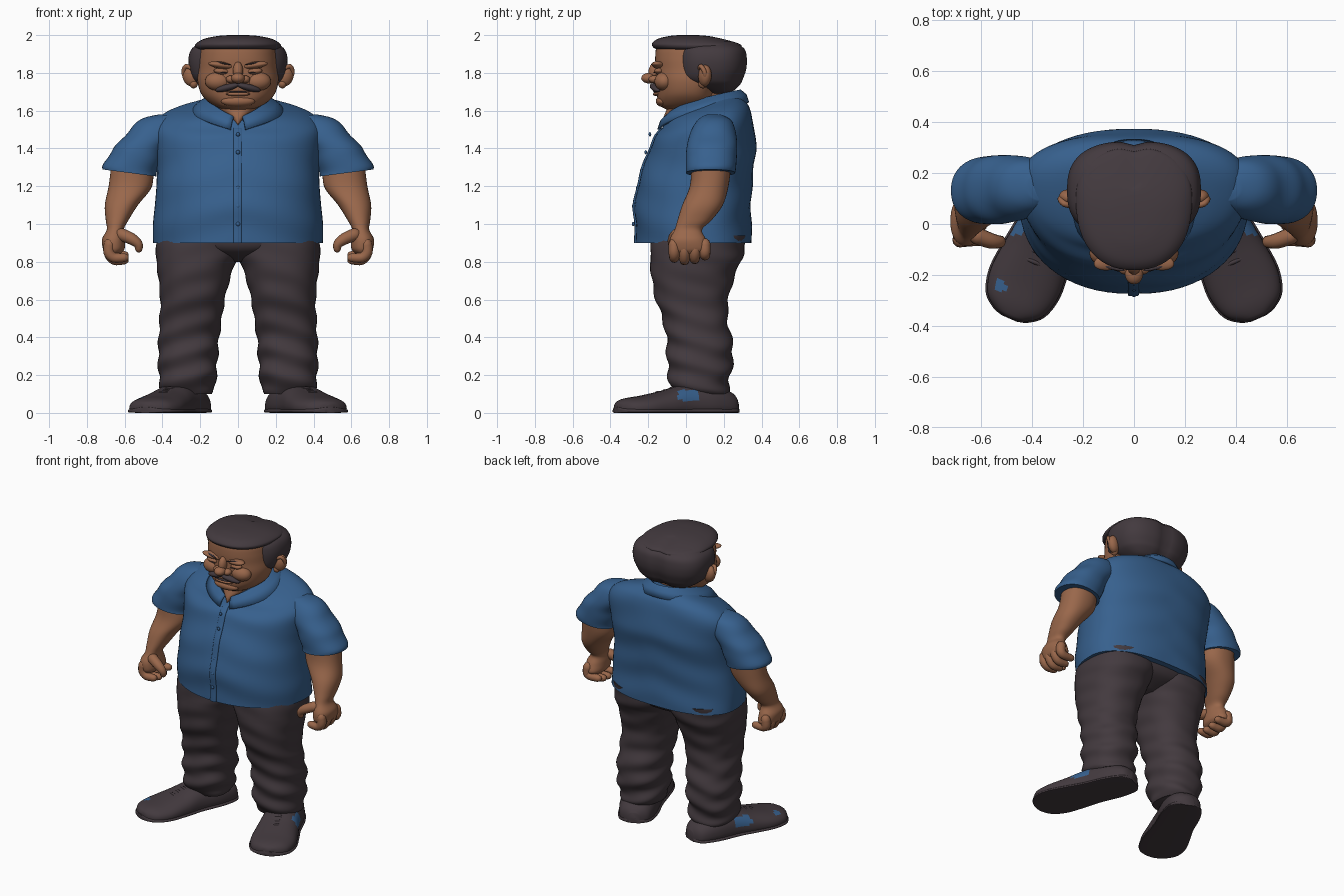
import bpy, bmesh
from math import sin, cos, pi, radians
from mathutils import Vector, Matrix, Euler

cube = bpy.data.objects.get("Cube")
if cube:
    bpy.data.objects.remove(cube, do_unlink=True)


def material(name, rgb):
    m = bpy.data.materials.new(name)
    m.use_nodes = True
    m.diffuse_color = (*rgb, 1)
    for node in m.node_tree.nodes:
        if node.type == 'BSDF_PRINCIPLED':
            node.inputs["Base Color"].default_value = (*rgb, 1)
            node.inputs["Roughness"].default_value = 0.8
    return m


BLUE = material("shirt blue", (0.038, 0.118, 0.27))
DARK = material("charcoal", (0.056, 0.042, 0.049))
SKIN = material("skin brown", (0.32, 0.136, 0.07))


def finish(name, bm, mats, mirror=False):
    bmesh.ops.recalc_face_normals(bm, faces=bm.faces)
    me = bpy.data.meshes.new(name)
    bm.to_mesh(me)
    bm.free()
    me.shade_smooth()
    me.set_sharp_from_angle(angle=radians(50))
    ob = bpy.data.objects.new(name, me)
    bpy.context.collection.objects.link(ob)
    for m in mats:
        me.materials.append(m)
    if mirror:
        ob.modifiers.new("mirror", 'MIRROR')
    return ob


def smooth(rows, k):
    """Catmull-Rom interpolation of number rows."""
    out = []
    for i in range(len(rows) - 1):
        a, b, c, d = (rows[max(i - 1, 0)], rows[i], rows[i + 1],
                      rows[min(i + 2, len(rows) - 1)])
        for j in range(k):
            t = j / k
            out.append([q + 0.5 * t * (r - p + t * (2*p - 5*q + 4*r - s + t * (3*(q - r) + s - p)))
                        for p, q, r, s in zip(a, b, c, d)])
    return out + [list(rows[-1])]


def spow(v, p):
    return (1 if v >= 0 else -1) * abs(v) ** (2 / p)


def skin_rings(rings):
    bm = bmesh.new()
    vs = [[bm.verts.new(p) for p in ring] for ring in rings]
    n = len(vs[0])
    for a, b in zip(vs, vs[1:]):
        for i in range(n):
            j = (i + 1) % n
            bm.faces.new((a[i], a[j], b[j], b[i]))
    bm.faces.new(vs[0])
    bm.faces.new(vs[-1])
    return bm


def loft(name, mat, rows, mirror=False, p=2.2, mid=0.5, n=40, k=5, warp=None):
    """Horizontal sections: z, x min, x max, y front, y back."""
    rings = []
    for z, x0, x1, y0, y1 in smooth(rows, k):
        cx, rx, cy = (x0 + x1) / 2, (x1 - x0) / 2, y0 + (y1 - y0) * mid
        ring = []
        for i in range(n):
            c, s = cos(2 * pi * i / n), sin(2 * pi * i / n)
            v = Vector((cx + rx * spow(c, p),
                        cy + spow(s, p) * (y1 - cy if s > 0 else cy - y0), z))
            ring.append(warp(v) if warp else v)
        rings.append(ring)
    return finish(name, skin_rings(rings), [mat], mirror)


def even(rows):
    return [(z, -x, x, a, b) for z, x, a, b in rows]


def tube(name, mat, pts, mirror=False, n=12):
    """Round-ended tube through x, y, z, radius points."""
    rows = smooth(pts, 4)
    path = [Vector(r[:3]) for r in rows]
    rings = []
    for i, c in enumerate(path):
        t = (path[min(i + 1, len(path) - 1)] - path[max(i - 1, 0)]).normalized()
        u = t.cross(Vector((0, 1, 0.01))).normalized()
        w, r = t.cross(u), rows[i][3]

        def ring(scale, shift):
            return [c + t * shift + (u * cos(2*pi*j/n) + w * sin(2*pi*j/n)) * r * scale
                    for j in range(n)]
        if i == 0:
            rings += [ring(.35, -r * .9), ring(.75, -r * .6)]
        rings.append(ring(1, 0))
        if i == len(path) - 1:
            rings += [ring(.75, r * .6), ring(.35, r * .9)]
    return finish(name, skin_rings(rings), [mat], mirror)


def ball(name, mat, pos, size, rot=(0, 0, 0), mirror=False):
    bm = bmesh.new()
    mx = (Matrix.Translation(pos) @ Euler([radians(a) for a in rot]).to_matrix().to_4x4()
          @ Matrix.Diagonal((*size, 1)))
    bmesh.ops.create_uvsphere(bm, u_segments=24, v_segments=14, radius=1, matrix=mx)
    return finish(name, bm, [mat], mirror)


# Shirt: neckline rises towards the back
def shirt_warp(v):
    t = min(max((v.z - 1.4) / .25, 0), 1)
    t = t * t * (3 - 2 * t)
    return Vector((v.x, v.y - .004 * sin(v.z * 30 + abs(v.x) * 8), v.z + t * .3 * (v.y - .12)))


body = [(.90, .45, -.262, .35), (1.0, .45, -.268, .345), (1.1, .44, -.27, .345),
        (1.2, .432, -.255, .35), (1.3, .43, -.225, .36), (1.4, .44, -.19, .37),
        (1.5, .45, -.155, .36), (1.56, .41, -.125, .34), (1.60, .33, -.11, .31),
        (1.63, .22, -.09, .28), (1.65, .17, -.07, .25)]
loft("shirt_body", BLUE, even(body), p=2.25, mid=.6, n=64, warp=shirt_warp)
loft("shirt_placket", BLUE, [(z, -.024, .02, y - .009, y + .03) for z, x, y, b in body[:8]],
     p=6, n=24, warp=shirt_warp)
for i in range(6):
    z = 1.0 + i * .095
    y = -.279 + max(z - 1.1, 0) * .235
    ball("shirt_button", BLUE, (0, y, z), (.011, .007, .011))
loft("shirt_sleeves", BLUE,
     [(1.27, .43, .715, 0, .26), (1.30, .425, .71, 0, .265), (1.38, .40, .665, 0, .27),
      (1.45, .36, .61, .01, .27), (1.52, .30, .555, .03, .26), (1.57, .28, .50, .06, .24),
      (1.60, .28, .42, .09, .20)], True,
     warp=lambda v: Vector((v.x + .004 * sin(v.z * 50), v.y, v.z + .13 * (v.x - .57))))

# Collar: folded band, open at the front
bm = bmesh.new()
rows = []
for i in range(25):
    a = radians(9 + 171 * i / 24)
    z = 1.545 + .155 * sin(a / 2)
    rows.append([bm.verts.new((r * sin(a), .09 - f * cos(a), z - d))
                 for r, f, d in ((.135, .175, .02), (.155, .20, -.005), (.20, .225, .018), (.25, .238, .058))])
for a, b in zip(rows, rows[1:]):
    for j in range(3):
        bm.faces.new((a[j], a[j + 1], b[j + 1], b[j]))
collar = finish("shirt_collar", bm, [BLUE], True)
solid = collar.modifiers.new("thickness", 'SOLIDIFY')
solid.thickness = .014
solid.offset = 0

# Neck, head and face
loft("neck", SKIN, even([(1.525, .004, -.122, 0), (1.56, .04, -.12, .05),
                         (1.60, .09, -.105, .12), (1.66, .13, -.08, .2), (1.74, .13, -.05, .2)]))
loft("head", SKIN, even([(1.605, .07, -.10, .05), (1.625, .125, -.135, .12), (1.66, .172, -.15, .15),
                         (1.70, .20, -.155, .16), (1.76, .215, -.16, .18), (1.82, .212, -.16, .2),
                         (1.88, .207, -.163, .2), (1.94, .195, -.155, .2), (1.97, .15, -.12, .18)]),
     p=2.25, mid=.6, n=48)
ball("nose_bridge", SKIN, (0, -.165, 1.81), (.027, .033, .05), (-12, 0, 0))
ball("nose_tip", SKIN, (0, -.195, 1.772), (.036, .042, .028))
ball("nostrils", SKIN, (.037, -.168, 1.766), (.027, .03, .021), mirror=True)
ball("cheeks", SKIN, (.105, -.115, 1.755), (.07, .052, .05), mirror=True)
ball("brow_ridges", SKIN, (.085, -.143, 1.84), (.075, .036, .019), (0, -8, -14), True)
ball("eyelids", SKIN, (.085, -.14, 1.808), (.045, .028, .017), (0, -6, -14), True)
ball("eye_slits", DARK, (.085, -.164, 1.803), (.03, .006, .003), (0, -6, 14), True)
ball("eyebrows", DARK, (.08, -.172, 1.851), (.045, .008, .004), (0, -10, 14), True)
ball("moustache", DARK, (.058, -.163, 1.722), (.066, .024, .018), (0, 14, 16), True)
ball("lower_lip", SKIN, (0, -.155, 1.688), (.065, .02, .011))
ball("mouth_line", DARK, (0, -.165, 1.70), (.06, .01, .004))
ball("chin", SKIN, (0, -.125, 1.65), (.09, .035, .03))
ball("ears", SKIN, (.25, .10, 1.785), (.045, .034, .058), (0, 15, 20), True)
ball("ear_lobes", SKIN, (.235, .09, 1.742), (.022, .024, .024), mirror=True)
tube("ear_rims", SKIN, [(.24, .07, 1.82, .01), (.275, .08, 1.835, .012), (.288, .10, 1.80, .012),
                        (.268, .10, 1.755, .01)], True)


# Hair: swept top and full back with a centre crease
def crease(v):
    if v.y > .15:
        v.y -= .016 * max(0, 1 - abs(v.x) / .06)
    return v


loft("hair_top", DARK, even([(1.925, .212, -.155, .29), (1.935, .226, -.173, .3), (1.955, .223, -.18, .285),
                             (1.98, .18, -.15, .2), (1.995, .11, -.09, .12), (2.0, .05, -.04, .06)]),
     p=2.3, mid=.58, n=60, warp=crease)
loft("hair_back", DARK, even([(1.69, .11, .12, .22), (1.705, .16, .10, .255), (1.74, .215, .0, .29),
                              (1.77, .24, -.05, .305), (1.82, .258, -.06, .322), (1.88, .262, -.06, .325),
                              (1.93, .243, -.05, .31), (1.965, .19, .0, .25)]),
     p=2.6, n=60, warp=crease)

# Arms and hands
loft("arms", SKIN, [(1.32, .45, .67, .03, .24), (1.20, .455, .685, .02, .225), (1.10, .53, .705, -.02, .195),
                    (1.02, .58, .70, -.045, .135), (.97, .605, .695, -.06, .085),
                    (.92, .60, .72, -.085, .105), (.87, .60, .715, -.085, .12), (.845, .62, .70, -.07, .10)],
     True)
for i, name in enumerate(("index", "middle", "ring", "little")):
    y, drop = -.062 + i * .054, (.0, .012, .006, -.012)[i]
    tube(name + "_fingers", SKIN, [(.68, y, .895, .03), (.682, y, .85, .03), (.655, y, .822 - drop, .027),
                                   (.60, y, .822 - drop, .023)], True)
tube("thumbs", SKIN, [(.62, -.045, .945, .034), (.565, -.065, .922, .031), (.53, -.07, .895, .025),
                      (.525, -.065, .868, .02)], True)


# Trousers with soft folds
def folds(v):
    amp = .4 + max(0, .8 - v.z)
    return Vector((v.x + .006 * amp * sin(v.z * 52 + v.y * 14),
                   v.y + .009 * amp * sin(v.z * 44 + v.x * 12), v.z))


loft("trouser_legs", DARK,
     [(.94, -.03, .43, -.18, .32), (.84, -.005, .435, -.19, .305), (.78, .02, .43, -.188, .28),
      (.7, .045, .42, -.18, .25), (.6, .07, .412, -.16, .225), (.5, .085, .415, -.125, .22),
      (.4, .10, .42, -.105, .24), (.3, .107, .422, -.1, .25), (.2, .115, .42, -.095, .235),
      (.13, .122, .41, -.07, .228), (.10, .14, .39, -.05, .215)], True, p=2.35, k=9, warp=folds)
loft("trouser_seat", DARK, even([(.80, .06, -.04, .16), (.84, .22, -.14, .26), (.88, .36, -.18, .30),
                                 (.94, .41, -.19, .32)]))

# Shoes: sections from heel to toe as distance, half width, height
HEEL, ALONG, ACROSS = Vector((.215, .265, 0)), Vector((.397, -.918, 0)), Vector((.918, .397, 0))
profile = [(0, .04, .07), (.04, .095, .11), (.15, .12, .15), (.3, .122, .15), (.42, .136, .118),
           (.54, .144, .092), (.63, .12, .078), (.675, .07, .062), (.69, .025, .045)]


def shoe(name, side, rows, mats, n=40):
    rings = []
    for s, w, h in smooth(rows, 8):
        ring = []
        for i in range(n):
            c, q = cos(2 * pi * i / n), sin(2 * pi * i / n)
            z = h * (.3 + (.7 * spow(q, 2.2) if q > 0 else .3 * spow(q, 6)))
            v = HEEL + ALONG * s + ACROSS * w * spow(c, 2.5) + Vector((0, 0, z))
            v.x *= side
            ring.append(v)
        rings.append(ring)
    bm = skin_rings(rings)
    if len(mats) > 1:
        for f in bm.faces:
            c = f.calc_center_median()
            out = (Vector((c.x * side, c.y, 0)) - HEEL).dot(ACROSS)
            flank = out > .05 and -.045 < c.y < .07 and .065 < c.z < .12
            spot = side < 0 and (c.xy - Vector((-.525, -.24))).length < .024 and c.z > .04
            f.material_index = int(flank or spot)
    finish(name, bm, mats)


for side, label in ((1, "left"), (-1, "right")):
    shoe(label + "_shoe", side, profile, [DARK, BLUE])
    shoe(label + "_sole", side, [(s * 1.004, w + .007, .032) for s, w, h in profile], [DARK])
for s, h in ((.33, .141), (.37, .13), (.41, .117), (.45, .108)):
    pts = [HEEL + ALONG * s + ACROSS * a + Vector((0, 0, h - abs(a) * .22)) for a in (-.06, -.03, 0, .03, .06)]
    tube("shoe_laces", DARK, [(*p, .009) for p in pts], True, 8)
